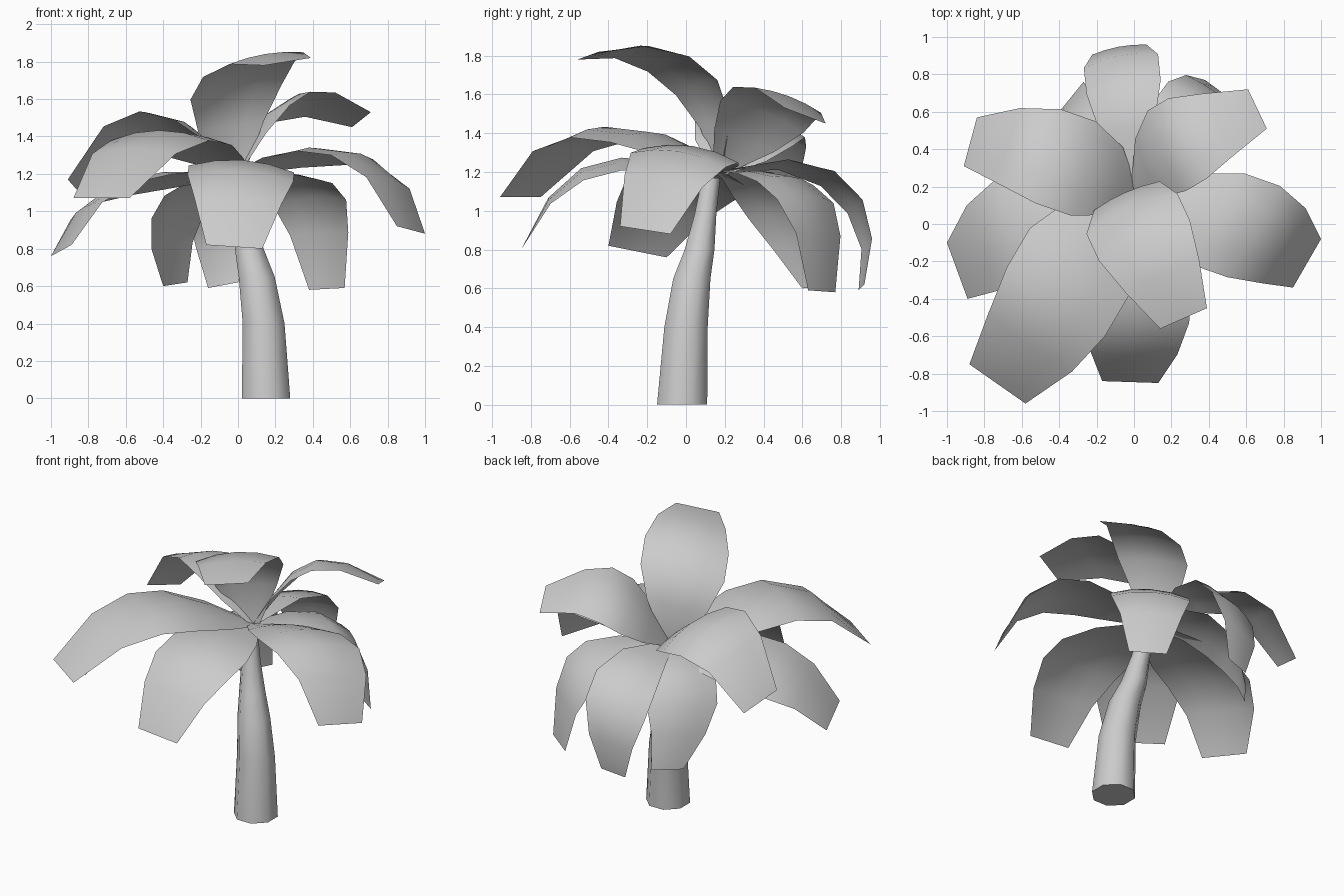
import bpy
import bmesh
import math
from mathutils import Vector

default_cube = bpy.data.objects.get("Cube")
if default_cube:
    bpy.data.objects.remove(default_cube)

GREY = (0.6, 0.6, 0.6, 1.0)
grey = bpy.data.materials.new("plain_grey")
grey.use_nodes = True
grey.diffuse_color = GREY
grey.node_tree.nodes["Principled BSDF"].inputs["Base Color"].default_value = GREY


def finish(name, bm, angle):
    """Turn a bmesh into a smooth shaded object with the shared material."""
    mesh = bpy.data.meshes.new(name)
    bm.to_mesh(mesh)
    bm.free()
    mesh.materials.append(grey)
    obj = bpy.data.objects.new(name, mesh)
    bpy.context.scene.collection.objects.link(obj)
    bpy.ops.object.select_all(action="DESELECT")
    obj.select_set(True)
    bpy.context.view_layer.objects.active = obj
    bpy.ops.object.shade_smooth_by_angle(angle=math.radians(angle))


def bridge(bm, first, second, closed=False):
    """Join two rows of vertices with quads."""
    count = len(first)
    for i in range(count if closed else count - 1):
        j = (i + 1) % count
        bm.faces.new((first[i], first[j], second[j], second[i]))


def curve_point(points, knots, t):
    """Smooth curve that passes through every point at its knot."""
    total = Vector()
    for i, point in enumerate(points):
        weight = 1.0
        for j, knot in enumerate(knots):
            if j != i:
                weight *= (t - knot) / (knots[i] - knot)
        total += point * weight
    return total


# Leaning, tapering trunk: x, y, z, radius at each ring
def build_trunk(sides=8):
    path = [(0.15, -0.02, 0, 0.14), (0.137, 0, 0.4, 0.121),
            (0.1, 0.03, 0.65, 0.104), (0.06, 0.07, 0.8, 0.083),
            (0.03, 0.1, 0.98, 0.061), (0, 0.13, 1.17, 0.05)]
    bm = bmesh.new()
    rings = []
    for x, y, z, radius in path:
        ring = []
        for i in range(sides):
            turn = math.tau * (i + 0.5) / sides
            ring.append(bm.verts.new((x + radius * math.cos(turn),
                                      y + radius * math.sin(turn), z)))
        rings.append(ring)
    for low, high in zip(rings, rings[1:]):
        bridge(bm, low, high, closed=True)
    bm.faces.new(rings[0][::-1])
    bm.faces.new(rings[-1])
    finish("trunk", bm, 50)


# Broad arched frond: leaves the crown, passes bend and shoulder, ends bluntly
CROWN = Vector((0, 0.17, 1.2))
KNOTS = (0, 0.4, 0.8, 1)


def build_frond(name, bend, shoulder, corner_a, corner_b, columns=4):
    corner_a, corner_b = Vector(corner_a), Vector(corner_b)
    tip = (corner_a + corner_b) / 2
    points = (CROWN, Vector(bend), Vector(shoulder), tip)
    side = (corner_b - corner_a).normalized()
    tip_width = (corner_b - corner_a).length
    full_width = 1.15 * tip_width + 0.22
    if (points[2] - CROWN).cross(side).z < 0:
        side = -side

    tip_share = tip_width / full_width
    shape = [0.15, 0.72, 1, 1, 0.45 + 0.7 * tip_share, tip_share]
    last = len(shape) - 1
    bm = bmesh.new()
    rows = []
    for i, share in enumerate(shape):
        t = i / last
        centre = curve_point(points, KNOTS, t)
        tangent = (curve_point(points, KNOTS, t + 0.01)
                   - curve_point(points, KNOTS, t - 0.01))
        normal = tangent.cross(side).normalized()
        width = share * full_width
        arch = 0.09 * width * math.sin(math.pi * t)
        row = []
        for k in range(columns + 1):
            s = 2 * k / columns - 1
            point = centre + side * (s * width / 2) + normal * arch * (0.5 - s * s)
            row.append(bm.verts.new(point))
        rows.append(row)
    for near, far in zip(rows, rows[1:]):
        bridge(bm, far, near)
    bm.normal_update()
    if sum(face.normal.z * face.calc_area() for face in bm.faces) < 0:
        bmesh.ops.reverse_faces(bm, faces=bm.faces[:])
    finish(name, bm, 60)


build_trunk()

# Each frond: bend, shoulder, then the two corners of its tip
fronds = {
    "top_frond": ((-0.02, 0.07, 1.65), (0.15, -0.28, 1.83),
                  (0.14, -0.56, 1.78), (0.39, -0.45, 1.82)),
    "front_right_frond": ((-0.29, -0.2, 1.38), (-0.56, -0.64, 1.32),
                          (-0.88, -0.75, 1.07), (-0.58, -0.96, 1.07)),
    "right_frond": ((-0.45, 0.04, 1.17), (-0.82, -0.13, 1.01),
                    (-1, -0.1, 0.76), (-0.89, -0.4, 0.82)),
    "back_right_upper_frond": ((-0.26, 0.3, 1.43), (-0.67, 0.42, 1.4),
                               (-0.91, 0.31, 1.17), (-0.84, 0.57, 1.09)),
    "front_frond": ((0.02, -0.33, 1.25), (0, -0.7, 1.06),
                    (-0.17, -0.84, 0.82), (0.13, -0.85, 0.8)),
    "left_frond": ((0.45, 0.03, 1.31), (0.81, -0.12, 1.16),
                   (1, -0.08, 0.88), (0.85, -0.34, 0.92)),
    "back_left_upper_frond": ((0.16, 0.39, 1.5), (0.44, 0.53, 1.58),
                              (0.61, 0.72, 1.45), (0.71, 0.51, 1.53)),
    "back_left_lower_frond": ((0.31, 0.52, 1.16), (0.44, 0.69, 0.88),
                              (0.38, 0.77, 0.58), (0.57, 0.63, 0.59)),
    "back_frond": ((-0.06, 0.74, 1.18), (-0.08, 0.94, 0.83),
                   (-0.16, 0.89, 0.59), (0, 0.92, 0.62)),
    "back_right_lower_frond": ((-0.26, 0.42, 1.12), (-0.36, 0.59, 0.82),
                               (-0.4, 0.6, 0.6), (-0.27, 0.76, 0.62)),
}
for frond_name, points in fronds.items():
    build_frond(frond_name, *points)
